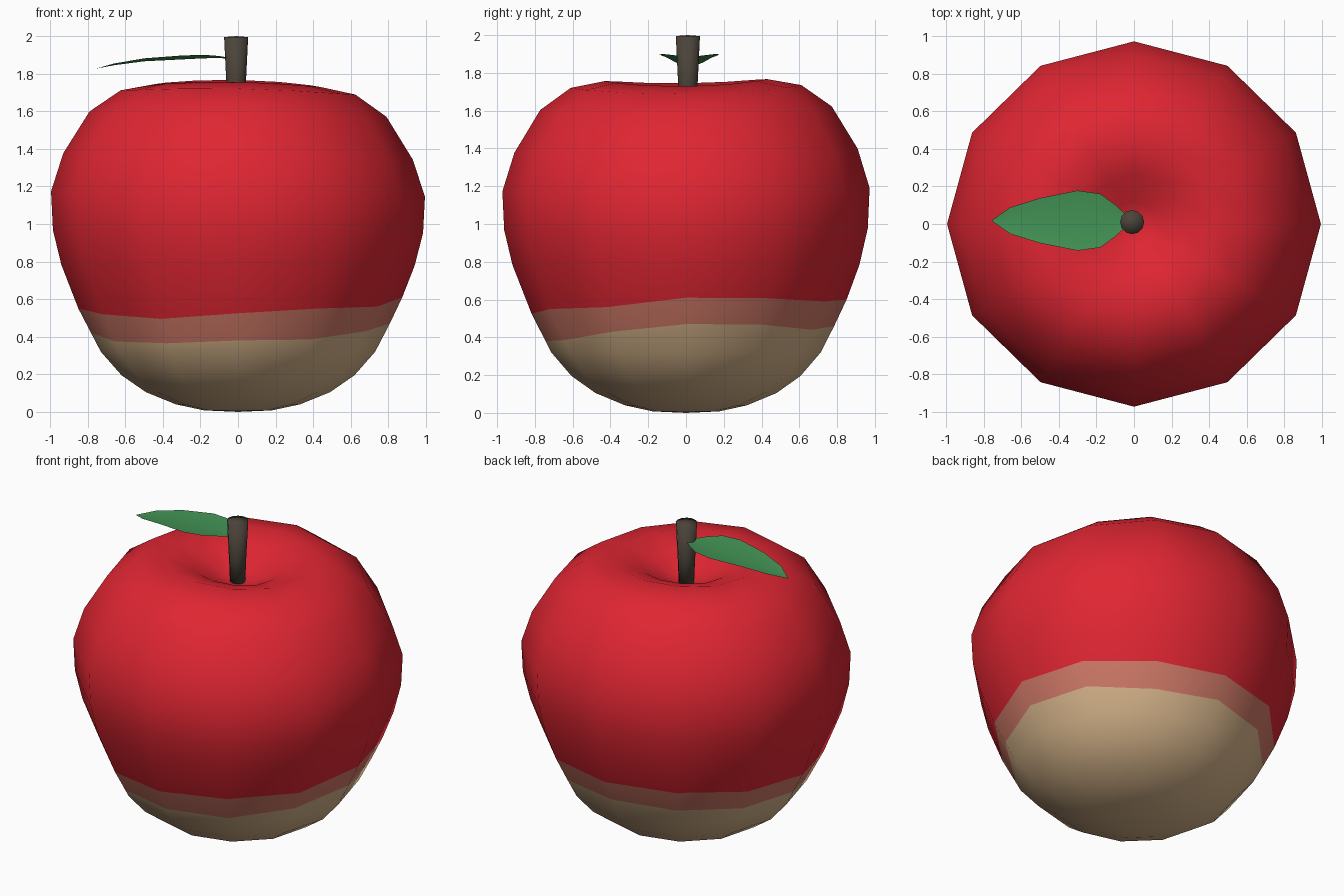
import bpy, bmesh, math

if "Cube" in bpy.data.objects:
    bpy.data.objects.remove(bpy.data.objects["Cube"])

SIDES = 12


def material(name, rgb):
    m = bpy.data.materials.new(name)
    m.diffuse_color = (*rgb, 1)
    m.use_nodes = True
    m.node_tree.nodes["Principled BSDF"].inputs["Base Color"].default_value = m.diffuse_color
    return m


red = material("apple_red", (0.74, 0.019, 0.032))
blush = material("dusty_pink", (0.62, 0.19, 0.135))
tan = material("tan", (0.67, 0.455, 0.255))
brown = material("dark_brown", (0.07, 0.057, 0.042))
green = material("leaf_green", (0.055, 0.29, 0.09))


def finish(name, bm, mats):
    bmesh.ops.recalc_face_normals(bm, faces=bm.faces)
    me = bpy.data.meshes.new(name)
    bm.to_mesh(me)
    bm.free()
    for m in mats:
        me.materials.append(m)
    for p in me.polygons:
        p.use_smooth = True
    ob = bpy.data.objects.new(name, me)
    bpy.context.collection.objects.link(ob)
    return ob


def skin(bm, rings, bottom=None, top=None):
    """Bridge rings into faces, closing the ends with pole points; returns bands of faces."""
    bands = []
    n = len(rings[0])
    for a, b in zip(rings, rings[1:]):
        bands.append([bm.faces.new((a[i], a[(i + 1) % n], b[(i + 1) % n], b[i])) for i in range(n)])
    for ring, pole in ((rings[0], bottom), (rings[-1], top)):
        if pole:
            v = bm.verts.new(pole)
            bands.append([bm.faces.new((ring[i], ring[(i + 1) % n], v)) for i in range(n)])
    return bands


# Apple body: lathe profile, with two uneven rings for the colour borders
lower = [(0.18, 0.008), (0.33, 0.04), (0.49, 0.105), (0.62, 0.195), (0.73, 0.32)]
upper = [(0.94, 0.78), (0.985, 0.96), (0.995, 1.16), (0.93, 1.36), (0.79, 1.585),
         (0.625, 1.70), (0.44, 1.737), (0.27, 1.69), (0.12, 1.615)]
tan_edge = [.47, .468, .44, .46, .45, .43, .42, .375, .365, .38, .385, .43]
red_edge = [.61, .607, .59, .60, .60, .57, .55, .52, .495, .525, .55, .56]


def wall_radius(z):
    if z < 0.56:
        return 0.73 + (z - 0.32) / 0.24 * 0.125
    return 0.855 + (z - 0.56) / 0.22 * 0.085


def body_ring(bm, radii, heights):
    ring = []
    for i in range(SIDES):
        a = i * math.tau / SIDES
        c, s = math.cos(a), math.sin(a)
        r, z = radii[i], heights[i]
        w = min(1, max(0, (z - 0.7) / 0.6))      # slight lopsidedness near the top
        dz = w * (-0.018 * r * c + 0.028 * s * s * min(1, r / 0.5) + 0.012 * r * s)
        ring.append(bm.verts.new((r * c, r * s * 0.977, z + dz)))
    return ring


bm = bmesh.new()
rings = [body_ring(bm, [r] * SIDES, [z] * SIDES) for r, z in lower]
for edge in (tan_edge, red_edge):
    rings.append(body_ring(bm, [wall_radius(z) for z in edge], edge))
rings += [body_ring(bm, [r] * SIDES, [z] * SIDES) for r, z in upper]
bands = skin(bm, rings, (0, 0, 0), (0, 0, 1.585))
n_low = len(lower)
for k, band in enumerate(bands):
    for f in band:
        if k < n_low or k == len(bands) - 2:
            f.material_index = 2
        elif k == n_low:
            f.material_index = 1
finish("apple_body", bm, [red, blush, tan])

# Stem: tapered, wider at the top
bm = bmesh.new()
rings = []
for r, z in [(0.045, 1.57), (0.052, 1.75), (0.064, 1.995)]:
    rings.append([bm.verts.new((-0.01 + r * math.cos(i * math.tau / SIDES),
                                0.01 + r * math.sin(i * math.tau / SIDES), z)) for i in range(SIDES)])
skin(bm, rings, (-0.01, 0.01, 1.57), (-0.01, 0.01, 2.0))
finish("stem", bm, [brown])

# Leaf: thin folded sheet; x, half width, midrib height
bm = bmesh.new()
rows = []
for x, w, z in [(-0.03, 0.02, 1.88), (-0.10, 0.085, 1.883), (-0.18, 0.143, 1.882), (-0.30, 0.16, 1.876),
                (-0.50, 0.12, 1.866), (-0.66, 0.07, 1.845), (-0.755, 0.003, 1.827)]:
    rows.append([bm.verts.new((x, 0.018 + t * w, z + abs(t) * w * 0.13)) for t in (-1, 0, 1)])
for a, b in zip(rows, rows[1:]):
    for j in range(2):
        bm.faces.new((a[j], b[j], b[j + 1], a[j + 1]))
leaf = finish("leaf", bm, [green])
if leaf.data.polygons[0].normal.z < 0:
    leaf.data.flip_normals()
